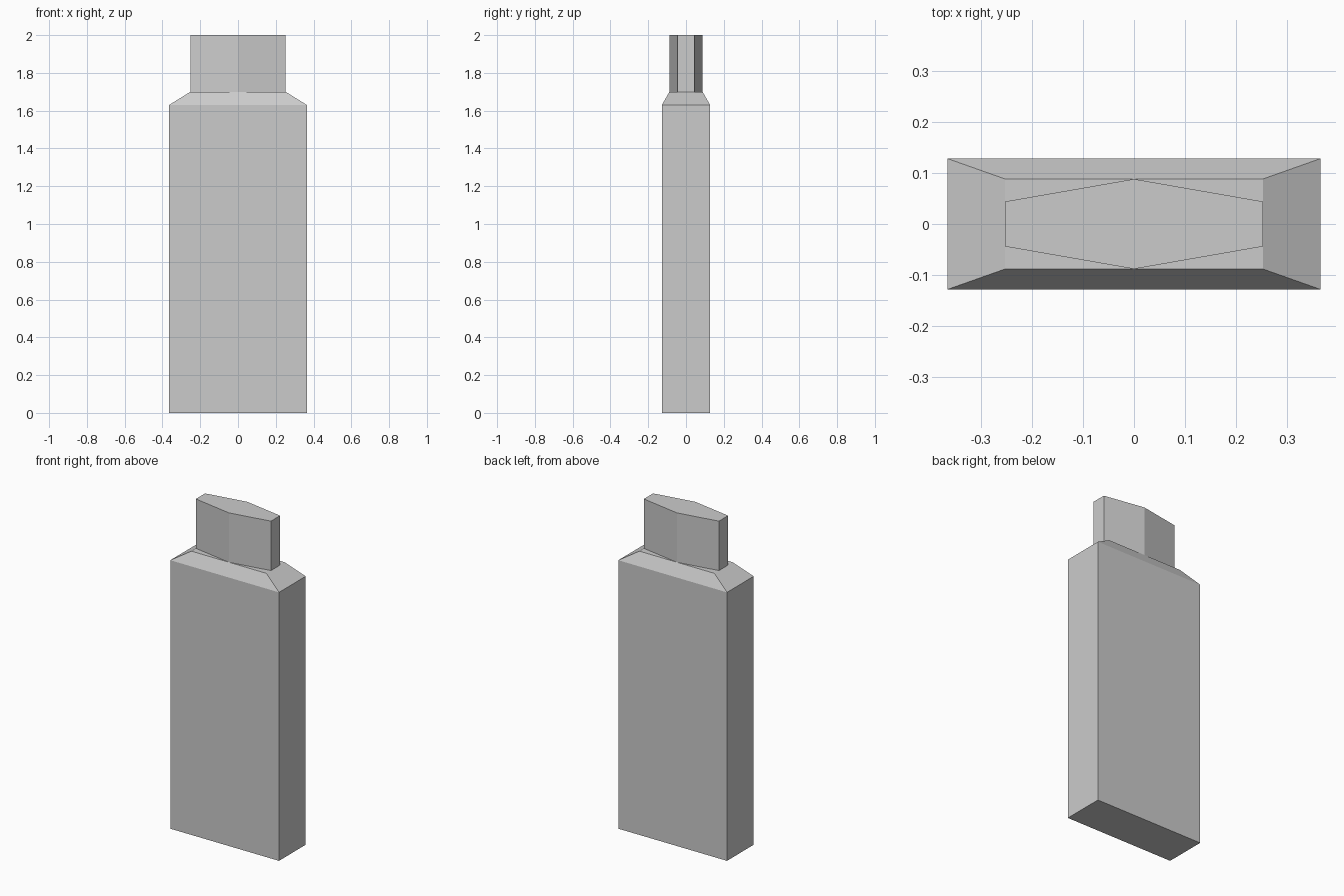
import bpy
import bmesh

cube = bpy.data.objects.get("Cube")
if cube:
    bpy.data.objects.remove(cube, do_unlink=True)

grey = bpy.data.materials.new("plain_grey")
grey.use_nodes = True
COLOUR = (0.6, 0.6, 0.6, 1)
grey.diffuse_color = COLOUR
grey.node_tree.nodes["Principled BSDF"].inputs["Base Color"].default_value = COLOUR


def loft(name, sections):
    """Closed flat-faced solid through (outline, height) sections."""
    bm = bmesh.new()
    rings = [[bm.verts.new((x, y, z)) for x, y in outline] for outline, z in sections]
    for low, high in zip(rings, rings[1:]):
        n = len(low)
        for i in range(n):
            j = (i + 1) % n
            bm.faces.new((low[i], low[j], high[j], high[i]))
    bm.faces.new(rings[0][::-1])
    bm.faces.new(rings[-1])
    bmesh.ops.recalc_face_normals(bm, faces=bm.faces)
    mesh = bpy.data.meshes.new(name)
    bm.to_mesh(mesh)
    bm.free()
    mesh.materials.append(grey)
    obj = bpy.data.objects.new(name, mesh)
    bpy.context.collection.objects.link(obj)
    return obj


def rectangle(x, y):
    return [(-x, -y), (x, -y), (x, y), (-x, y)]


NECK_X, NECK_Y = 0.252, 0.088
SHOULDER_Z, NECK_Z, TOP_Z = 1.63, 1.7, 2.0

# Bottle body with sloped shoulders
base = rectangle(0.365, 0.128)
loft("bottle_body", [(base, 0), (base, SHOULDER_Z), (rectangle(NECK_X, NECK_Y), NECK_Z)])

# Six-sided cap, widest at the middle
end_y = NECK_Y / 2
hexagon = [(-NECK_X, -end_y), (0, -NECK_Y), (NECK_X, -end_y),
           (NECK_X, end_y), (0, NECK_Y), (-NECK_X, end_y)]
loft("bottle_cap", [(hexagon, NECK_Z), (hexagon, TOP_Z)])
